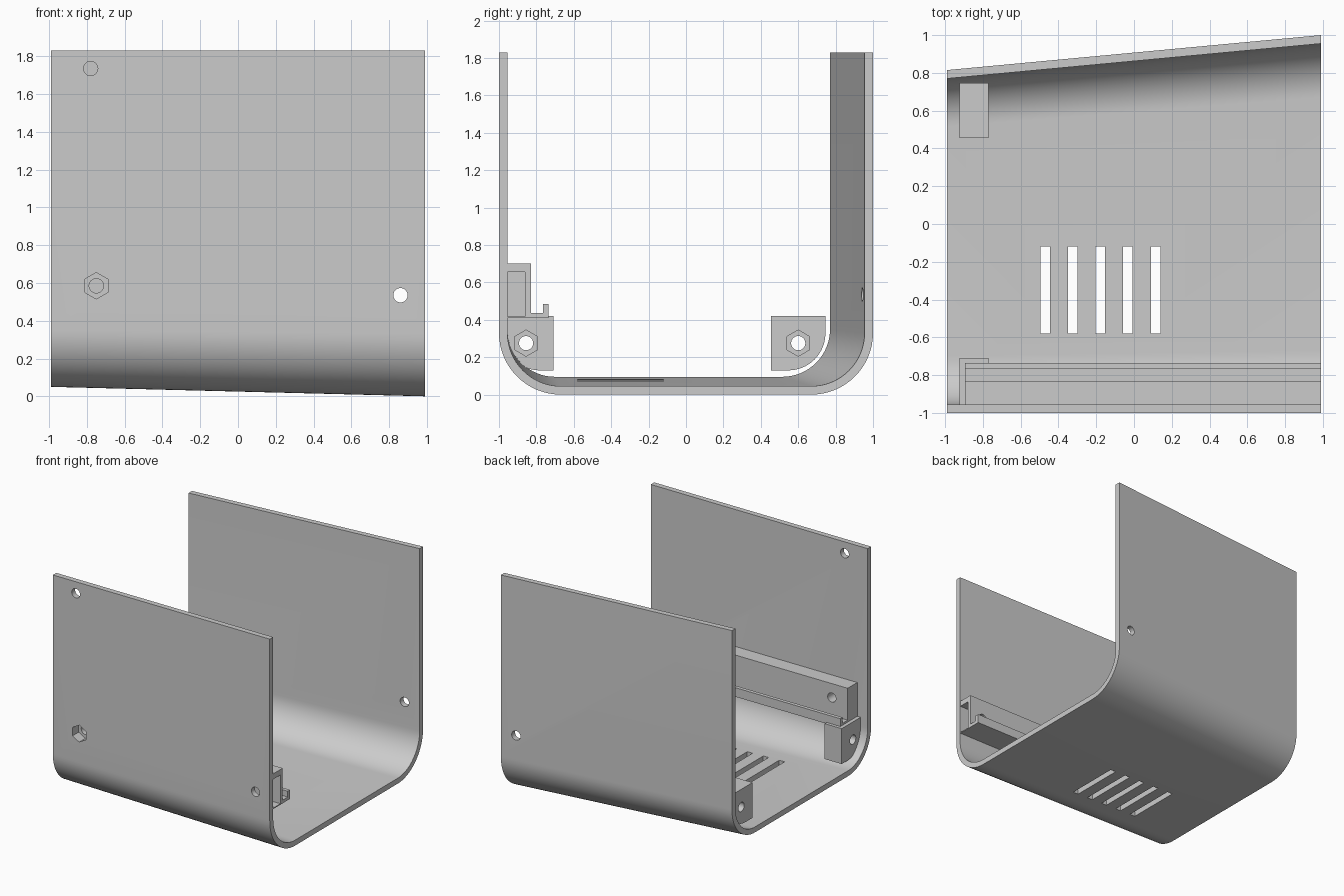
import bpy, bmesh, math
from mathutils import Matrix, Vector

cube = bpy.data.objects.get("Cube")
if cube:
    bpy.data.objects.remove(cube, do_unlink=True)

grey = bpy.data.materials.new("plain grey")
grey.use_nodes = True
COLOR = (0.6, 0.6, 0.6, 1)
grey.diffuse_color = COLOR
grey.node_tree.nodes["Principled BSDF"].inputs["Base Color"].default_value = COLOR

END = 0.99      # half length of the enclosure
WALL = 0.045
TOP = 1.83


def make(name, bm):
    bmesh.ops.recalc_face_normals(bm, faces=bm.faces)
    mesh = bpy.data.meshes.new(name)
    bm.to_mesh(mesh)
    bm.free()
    mesh.materials.append(grey)
    obj = bpy.data.objects.new(name, mesh)
    bpy.context.collection.objects.link(obj)
    return obj


def loft(name, first, second, x0, x1):
    """Solid between two matching y-z outlines."""
    bm = bmesh.new()
    a = [bm.verts.new((x0, y, z)) for y, z in first]
    b = [bm.verts.new((x1, y, z)) for y, z in second]
    n = len(a)
    for i in range(n):
        j = (i + 1) % n
        bm.faces.new((a[i], a[j], b[j], b[i]))
    bm.faces.new(a)
    bm.faces.new(b)
    return make(name, bm)


def box(name, x0, x1, y0, y1, z0, z1):
    rect = [(y0, z0), (y1, z0), (y1, z1), (y0, z1)]
    return loft(name, rect, rect, x0, x1)


def rod(axis, center, radius, length, sides=32):
    """Round or hexagonal cutter along x or y, with a corner pointing up."""
    bm = bmesh.new()
    bmesh.ops.create_cone(bm, cap_ends=True, segments=sides, radius1=radius,
                          radius2=radius, depth=length)
    turn = (Matrix.Rotation(math.pi / 2, 4, 'X') if axis == 'y'
            else Matrix.Rotation(math.pi / 2, 4, 'Z') @ Matrix.Rotation(math.pi / 2, 4, 'X'))
    bmesh.ops.transform(bm, verts=bm.verts,
                        matrix=Matrix.Translation(Vector(center)) @ turn)
    return make("cutter", bm)


def cut(target, cutters):
    bpy.context.view_layer.objects.active = target
    for c in cutters:
        mod = target.modifiers.new("cut", 'BOOLEAN')
        mod.operation = 'DIFFERENCE'
        mod.solver = 'EXACT'
        mod.object = c
        bpy.ops.object.modifier_apply(modifier=mod.name)
        bpy.data.objects.remove(c, do_unlink=True)


def arc(cy, cz, r, start, end, steps):
    return [(cy + r * math.cos(t), cz + r * math.sin(t))
            for t in (math.radians(start + (end - start) * i / steps)
                      for i in range(steps + 1))]


# Curved shell: a U section that narrows toward one end
def section(back, bottom, radius):
    cz = bottom + radius
    left, right = -1 + radius, back - radius
    outer = ([(-1, TOP)] + arc(left, cz, radius, 180, 270, 16)
             + arc(right, cz, radius, 270, 360, 16) + [(back, TOP)])
    r = radius - WALL
    inner = ([(back - WALL, TOP)] + arc(right, cz, r, 360, 270, 16)
             + arc(left, cz, r, 270, 180, 16) + [(-1 + WALL, TOP)])
    return outer + inner


shell = loft("shell", section(0.815, 0.05, 0.30), section(1, 0, 0.33), -END, END)
HOLE, HEX = 0.038, 0.07


def screw_hole():
    return rod('y', (0.86, 0, 0.535), HOLE, 3)


def nut_pocket():
    return rod('y', (-0.75, -0.97, 0.585), HEX, 0.1, 6)


slots = [box("cutter", x - 0.025, x + 0.025, -0.58, -0.12, -0.2, 0.3)
         for x in (-0.47 + 0.146 * i for i in range(5))]
cut(shell, slots + [screw_hole(), nut_pocket(),
                    rod('y', (-0.78, -1, 1.735), HOLE, 0.4)])

# Board rail: hollow beam with a lipped ledge, solid at one end
y0 = -1 + WALL
rail_outline = [(y0 - 0.01, 0.41), (-0.735, 0.41), (-0.735, 0.485), (-0.765, 0.485),
                (-0.765, 0.437), (-0.83, 0.437), (-0.83, 0.70), (y0 - 0.01, 0.70)]
rail = loft("board_rail", rail_outline, rail_outline, -0.895, END - 0.001)
cut(rail, [box("cutter", -0.6, 1.2, y0 - 0.1, -0.86, 0.418, 0.655),
           screw_hole(), nut_pocket(),
           rod('y', (-0.75, -0.9, 0.585), HOLE, 0.4)])


# Corner mounting blocks with nut pockets, rounded toward the shell corner
def mount(name, center_y, side, reach):
    h, r, cz = 0.146, 0.2, 0.275
    inner, outer = center_y - side * h, center_y + side * reach
    curve = arc(0, cz - h + r, r, 270, 360, 10)
    outline = ([(outer, cz + h), (inner, cz + h), (inner, cz - h)]
               + [(outer + side * (y - r), z) for y, z in curve])
    block = loft(name, outline, outline, -0.925, -0.77)
    cut(block, [rod('x', (-0.85, center_y, cz), HOLE, 0.5),
                rod('x', (-0.77, center_y, cz), HEX, 0.12, 6)])
    return block


blocks = [mount("front_mount", -0.855, -1, 0.125), mount("back_mount", 0.6, 1, 0.146)]

bpy.ops.object.select_all(action='DESELECT')
for obj in [shell, rail] + blocks:
    obj.select_set(True)
bpy.context.view_layer.objects.active = shell
bpy.ops.object.shade_smooth_by_angle(angle=math.radians(30))
